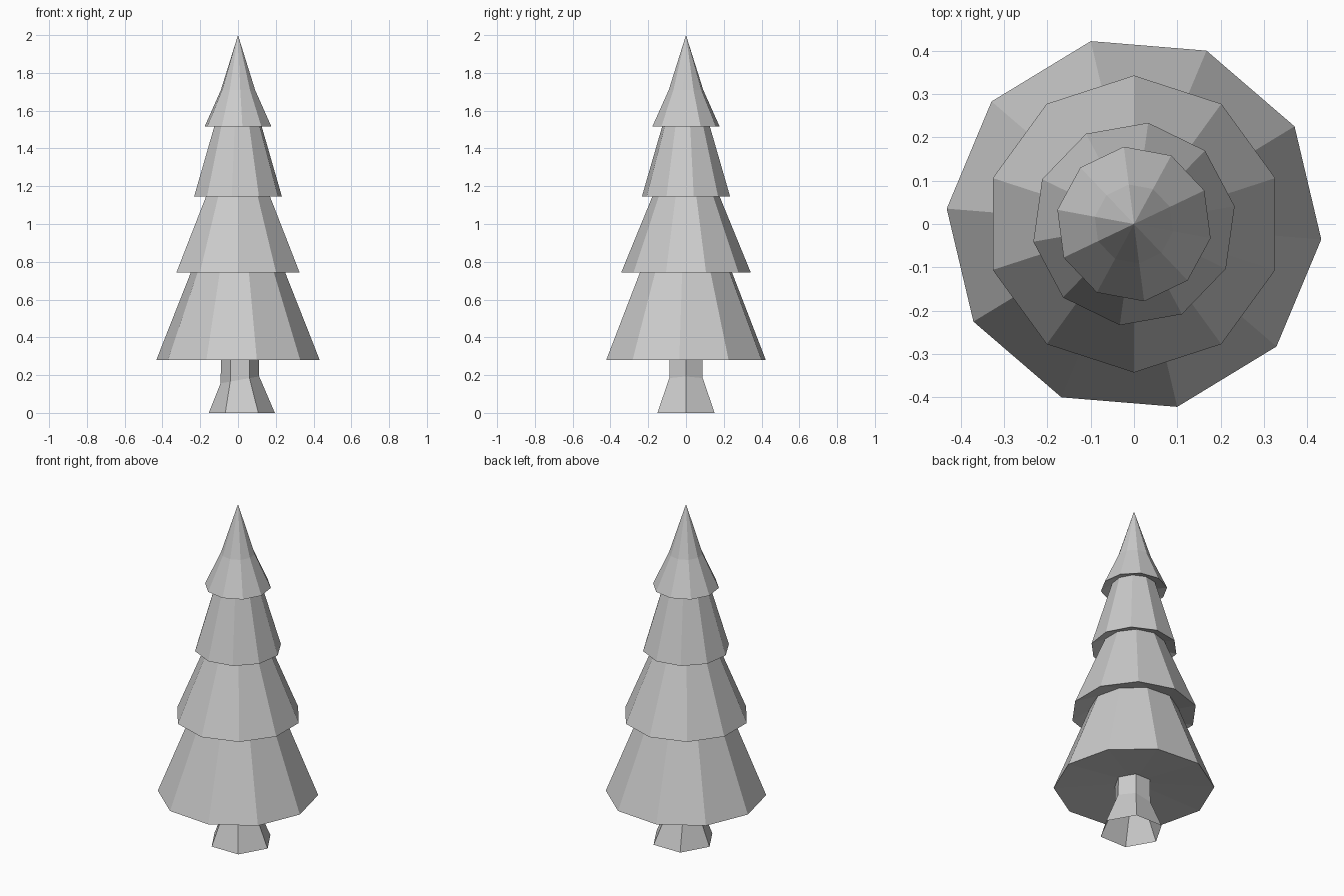
import bpy, bmesh
from math import cos, sin, radians, tau

if "Cube" in bpy.data.objects:
    bpy.data.objects.remove(bpy.data.objects["Cube"])


def ring(bm, sides, r, z, phase=0.0, cx=0.0, tilt=0.0):
    """One polygon ring; tilt raises it along +x."""
    verts = []
    for i in range(sides):
        a = radians(phase) + tau * i / sides
        x = r * cos(a)
        verts.append(bm.verts.new((cx + x, r * sin(a), z + tilt * x)))
    return verts


def bridge(bm, a, b):
    n = len(a)
    for i in range(n):
        j = (i + 1) % n
        bm.faces.new((a[i], a[j], b[j], b[i]))


def finish(bm, name):
    bmesh.ops.recalc_face_normals(bm, faces=bm.faces[:])
    me = bpy.data.meshes.new(name)
    bm.to_mesh(me)
    bm.free()
    ob = bpy.data.objects.new(name, me)
    bpy.context.collection.objects.link(ob)


# Foliage: stacked ten-sided skirts, each turned a little, with shallow recesses
# (base radius, base z, top radius, top z, turn in degrees)
tiers = [
    (0.434, 0.28, 0.240, 0.77, -4.7),
    (0.343, 0.743, 0.168, 1.17, -18.0),
    (0.236, 1.145, 0.122, 1.535, -26.0),
    (0.180, 1.515, 0.092, 1.71, -46.5),
]
bm = bmesh.new()
prev = ring(bm, 10, 0.09, 0.305, tiers[0][4])
bm.faces.new(prev)
for r0, z0, r1, z1, turn in tiers:
    low = ring(bm, 10, r0, z0, turn)
    top = ring(bm, 10, r1, z1, turn)
    bridge(bm, prev, low)
    bridge(bm, low, top)
    prev = top
# pointed tip
tip = bm.verts.new((0, 0, 2))
for i in range(10):
    bm.faces.new((prev[i], prev[(i + 1) % 10], tip))
finish(bm, "foliage")

# Trunk: open hexagonal tube flaring at the foot
bm = bmesh.new()
foot = ring(bm, 6, 0.175, 0.0, cx=0.02)
neck = ring(bm, 6, 0.102, 0.175, cx=0.01, tilt=0.18)
head = ring(bm, 6, 0.100, 0.31, cx=0.01)
bridge(bm, foot, neck)
bridge(bm, neck, head)
finish(bm, "trunk")
